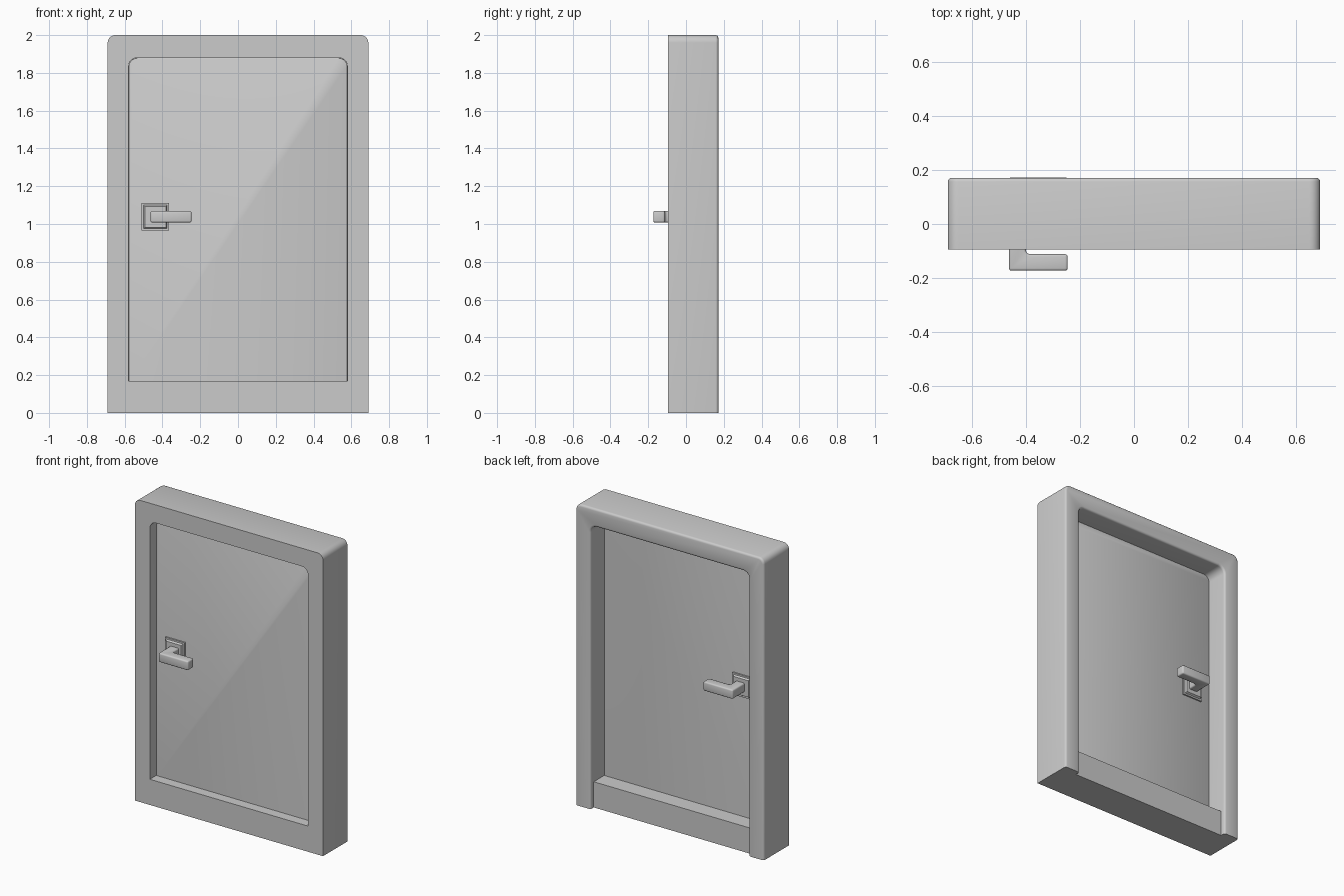
import bpy, bmesh
from math import sin, cos, pi, radians

if "Cube" in bpy.data.objects:
    bpy.data.objects.remove(bpy.data.objects["Cube"])


def finish(bm, name):
    bmesh.ops.recalc_face_normals(bm, faces=bm.faces)
    mesh = bpy.data.meshes.new(name)
    bm.to_mesh(mesh)
    bm.free()
    ob = bpy.data.objects.new(name, mesh)
    bpy.context.collection.objects.link(ob)
    bpy.ops.object.select_all(action='DESELECT')
    ob.select_set(True)
    bpy.context.view_layer.objects.active = ob
    bpy.ops.object.shade_smooth_by_angle(angle=radians(35))
    return ob


def arch(half, bottom, top, r, seg=6):
    """Open outline running up the right side, over rounded corners, down the left."""
    right = [(half, bottom)]
    for i in range(seg + 1):
        a = pi / 2 * i / seg
        right.append((half - r + r * cos(a), top - r + r * sin(a)))
    return right + [(-x, z) for x, z in reversed(right)]


def extrude_xz(points, y0, y1):
    bm = bmesh.new()
    face = bm.faces.new([bm.verts.new((x, y0, z)) for x, z in points])
    new = bmesh.ops.extrude_face_region(bm, geom=[face], use_keep_orig=True)["geom"]
    for v in new:
        if isinstance(v, bmesh.types.BMVert):
            v.co.y = y1
    return bm


def bevel(bm, width, seg, test):
    edges = [e for e in bm.edges if test(e)]
    bmesh.ops.bevel(bm, geom=edges, offset=width, segments=seg, profile=0.5, affect='EDGES')


def on_plane(e, axis, value):
    return all(abs(v.co[axis] - value) < 1e-4 for v in e.verts)


def box_bm(x, y, z):
    bm = bmesh.new()
    bmesh.ops.create_cube(bm, size=1)
    for v in bm.verts:
        v.co = [r[0] if c < 0 else r[1] for c, r in zip(v.co, (x, y, z))]
    return bm


# Door frame: rounded arch, rounded edges on the back only
FRONT, BACK = -0.095, 0.171
bm = extrude_xz(arch(0.69, 0, 2.0, 0.04) + arch(0.58, 0, 1.88, 0.045)[::-1], FRONT, BACK)
bevel(bm, 0.014, 3, lambda e: on_plane(e, 1, BACK) and not on_plane(e, 2, 0))
finish(bm, "door_frame")

# Sill, set in from the back of the frame
finish(box_bm((-0.58, 0.58), (FRONT, 0.138), (0, 0.17)), "sill")

# Door panel, edges slightly softened
bm = extrude_xz(arch(0.579, 0.165, 1.879, 0.045), -0.028, 0.028)
bevel(bm, 0.005, 2, lambda e: (on_plane(e, 1, -0.028) or on_plane(e, 1, 0.028))
      and not on_plane(e, 2, 0.165))
finish(bm, "door_panel")

# Handles on both faces
for side, s in (("front", -1), ("back", 1)):
    # Square plate with sloping border
    bm = box_bm((-0.51, -0.365), sorted((s * 0.02, s * 0.05)), (0.965, 1.11))
    for v in bm.verts:
        if abs(v.co.y) > 0.04:
            v.co.x = -0.4375 + (v.co.x + 0.4375) * 0.76
            v.co.z = 1.0375 + (v.co.z - 1.0375) * 0.76
    bm2 = bmesh.ops.extrude_face_region  # plain rim below the slope
    rim = box_bm((-0.51, -0.365), sorted((s * 0.02, s * 0.038)), (0.965, 1.11))
    finish(rim, f"{side}_plate_rim")
    finish(bm, f"{side}_plate")

    # L-shaped lever with a filleted inner corner
    pts = [(-0.463, 0.045), (-0.463, 0.173), (-0.246, 0.173), (-0.246, 0.112)]
    for i in range(6):
        a = pi / 2 * i / 5
        pts.append((-0.385 - 0.015 * sin(a), 0.097 + 0.015 * cos(a)))
    pts.append((-0.40, 0.045))
    bm = bmesh.new()
    face = bm.faces.new([bm.verts.new((x, s * y, 1.008)) for x, y in pts])
    new = bmesh.ops.extrude_face_region(bm, geom=[face], use_keep_orig=True)["geom"]
    for v in new:
        if isinstance(v, bmesh.types.BMVert):
            v.co.z = 1.069
    bmesh.ops.recalc_face_normals(bm, faces=bm.faces)
    bevel(bm, 0.009, 3, lambda e: e.calc_face_angle(0) > 0.6
          and not on_plane(e, 1, s * 0.045))
    finish(bm, f"{side}_lever")
